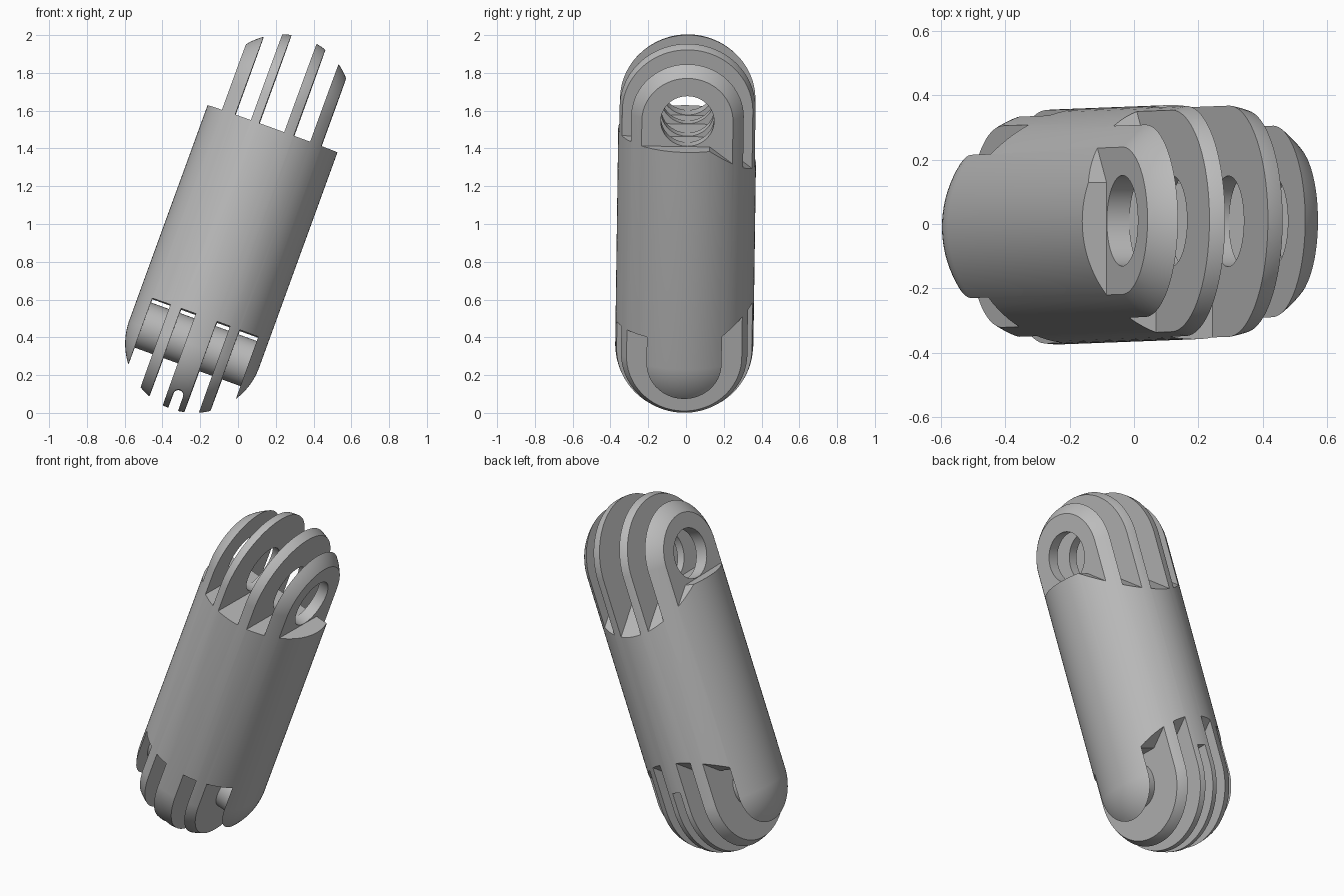
import bpy, bmesh, math
from mathutils import Matrix, Vector

cube = bpy.data.objects.get("Cube")
if cube:
    bpy.data.objects.remove(cube, do_unlink=True)

R = 0.366      # capsule radius
H = 0.677      # hinge centre distance from the middle
SHOULDER = 0.143
POSE = (Matrix.Translation((0, 0, 1.002))
        @ Matrix.Rotation(math.radians(-0.8), 4, 'X')
        @ Matrix.Rotation(math.radians(20), 4, 'Y'))

grey = bpy.data.materials.new("plain grey")
grey.use_nodes = True
grey.diffuse_color = (0.5, 0.5, 0.5, 1)
grey.node_tree.nodes["Principled BSDF"].inputs["Base Color"].default_value = (0.5, 0.5, 0.5, 1)


def finish(bm, name):
    bmesh.ops.recalc_face_normals(bm, faces=bm.faces)
    mesh = bpy.data.meshes.new(name)
    bm.to_mesh(mesh)
    bm.free()
    mesh.materials.append(grey)
    obj = bpy.data.objects.new(name, mesh)
    bpy.context.collection.objects.link(obj)
    return obj


def prism(bm, profile, x0, x1):
    """Extrude a (y, z) outline from x0 to x1."""
    face = bm.faces.new([bm.verts.new((x0, y, z)) for y, z in profile])
    out = bmesh.ops.extrude_face_region(bm, geom=[face])["geom"]
    bmesh.ops.translate(bm, vec=(x1 - x0, 0, 0),
                        verts=[v for v in out if isinstance(v, bmesh.types.BMVert)])


def rod(name, radius, x0, x1, z):
    bm = bmesh.new()
    turn = Matrix.Translation(((x0 + x1) / 2, 0, z)) @ Matrix.Rotation(math.pi / 2, 4, 'Y')
    bmesh.ops.create_cone(bm, cap_ends=True, segments=64, radius1=radius,
                          radius2=radius, depth=x1 - x0, matrix=turn)
    return finish(bm, name)


def activate(obj):
    bpy.ops.object.select_all(action='DESELECT')
    obj.select_set(True)
    bpy.context.view_layer.objects.active = obj


def cut(obj, cutter):
    mod = obj.modifiers.new("cut", 'BOOLEAN')
    mod.operation, mod.solver, mod.object = 'DIFFERENCE', 'EXACT', cutter
    activate(obj)
    bpy.ops.object.modifier_apply(modifier=mod.name)
    bpy.data.objects.remove(cutter, do_unlink=True)


# Capsule body
bm = bmesh.new()
bmesh.ops.create_uvsphere(bm, u_segments=96, v_segments=49, radius=R)
for v in bm.verts:
    v.co.z += math.copysign(H, v.co.z)
body = finish(bm, "finger_segment")

# Slots between the upper hinge fins, with a sloped rear shoulder
zt = H - SHOULDER
bm = bmesh.new()
for x0, x1 in [(-.6, -.285), (-.21, -.122), (-.075, .066), (.12, .212), (.275, .6)]:
    prism(bm, [(-.6, zt), (.12, zt), (.6, zt - .37), (.6, 2), (-.6, 2)], x0, x1)
cut(body, finish(bm, "upper_slots"))

# Slots between the lower hinge fins
zb = -H + SHOULDER + .005
bm = bmesh.new()
for x0, x1 in [(-.29, -.188), (-.128, -.045), (.074, .148), (.202, .307)]:
    prism(bm, [(-.6, zb), (.19, zb), (.6, zb + .29), (.6, -2), (-.6, -2)], x0, x1)
cut(body, finish(bm, "lower_slots"))

# Pin hole through the upper fins
cut(body, rod("pin_hole", .141, -.6, .6, H))

# Cord groove around the back and underside of the middle lower fin
depth, top = .285, .1
path = [(depth, -H + top)]
path += [(depth * math.cos(a), -H - depth * math.sin(a))
         for a in (i * math.pi / 32 for i in range(17))]
path.append((-.6, -H - depth))
bm = bmesh.new()
prism(bm, path + [(-.6, -2), (.6, -2), (.6, -H + top)], -.014, .041)
cut(body, finish(bm, "groove_channel"))

# Rounded floor of the groove: circular sections swept along the path
bm = bmesh.new()
rings = []
for i, (y, z) in enumerate(path):
    a, b = Vector(path[max(i - 1, 0)]), Vector(path[min(i + 1, len(path) - 1)])
    t = (b - a).normalized()
    n = Vector((-t.y, t.x))
    ring = []
    for k in range(16):
        ang = math.tau * k / 16
        off = .027 * math.sin(ang)
        ring.append(bm.verts.new((.0135 + .027 * math.cos(ang), y + n.x * off, z + n.y * off)))
    rings.append(ring)
for r, s in zip(rings, rings[1:]):
    for k in range(16):
        j = (k + 1) % 16
        bm.faces.new((r[k], r[j], s[j], s[k]))
bm.faces.new(rings[0])
bm.faces.new(rings[-1])
cut(body, finish(bm, "groove_floor"))

# Hinge pin crossing the lower slots
pin = rod("hinge_pin", .127, -.3, .315, -H)

for obj in (body, pin):
    obj.matrix_world = POSE
    activate(obj)
    bpy.ops.object.shade_smooth_by_angle(angle=math.radians(25))
